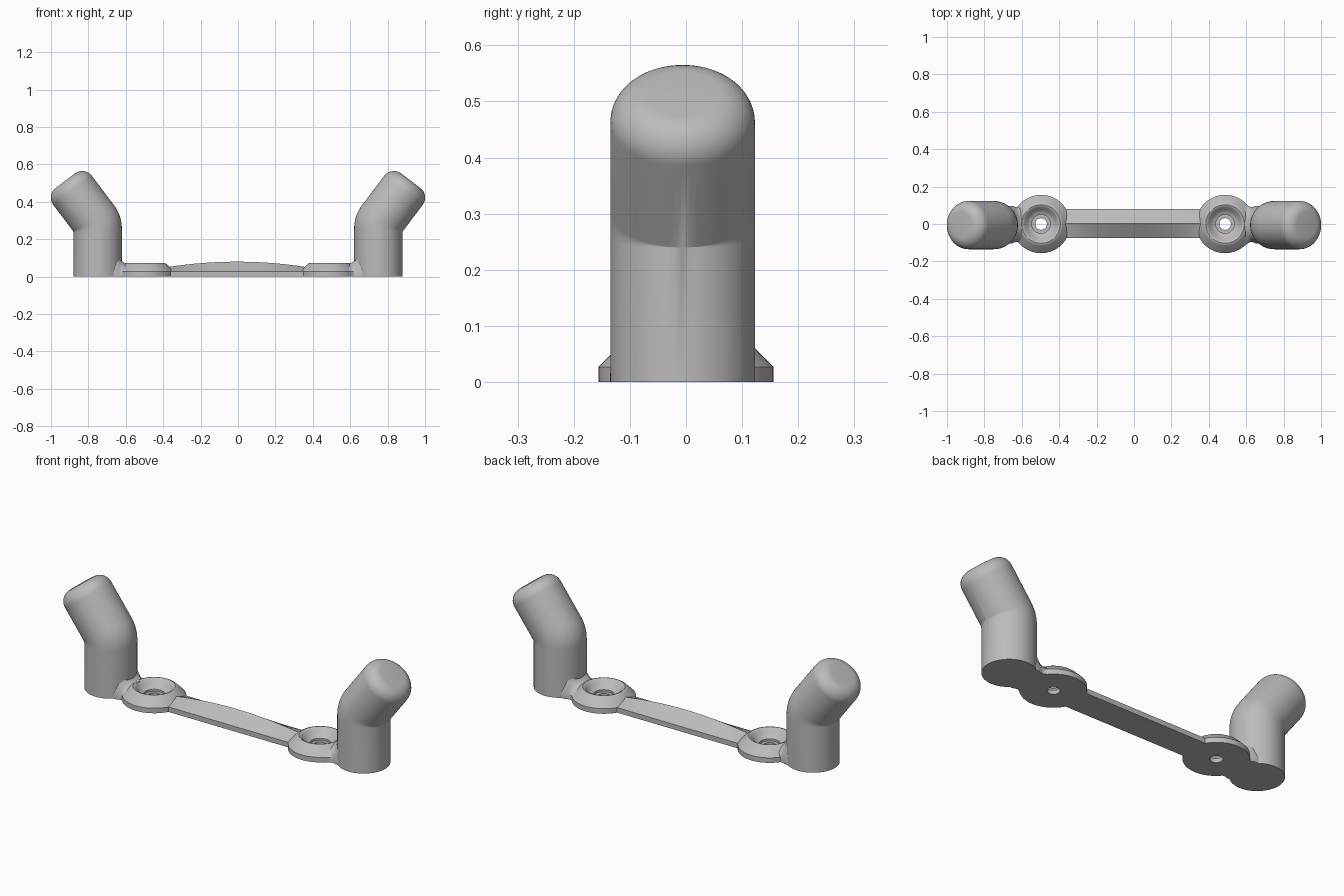
import bpy, bmesh
from math import sin, cos, pi, radians
from mathutils import Vector

cube = bpy.data.objects.get("Cube")
if cube:
    bpy.data.objects.remove(cube)

mat = bpy.data.materials.new("plain grey")
mat.use_nodes = True
GREY = (0.5, 0.5, 0.5, 1)
mat.diffuse_color = GREY
mat.node_tree.nodes["Principled BSDF"].inputs["Base Color"].default_value = GREY


def loft(name, rings, closed=False, smooth=30):
    """Skin a list of equal-length rings, capping the ends or closing the loop."""
    bm = bmesh.new()
    rows = [[bm.verts.new(p) for p in ring] for ring in rings]
    n = len(rows[0])
    pairs = list(zip(rows, rows[1:]))
    if closed:
        pairs.append((rows[-1], rows[0]))
    else:
        bm.faces.new(rows[0])
        bm.faces.new(rows[-1])
    for a, b in pairs:
        for i in range(n):
            j = (i + 1) % n
            bm.faces.new((a[i], a[j], b[j], b[i]))
    bmesh.ops.remove_doubles(bm, verts=bm.verts, dist=0.0001)
    bmesh.ops.recalc_face_normals(bm, faces=bm.faces)
    mesh = bpy.data.meshes.new(name)
    bm.to_mesh(mesh)
    bm.free()
    mesh.materials.append(mat)
    obj = bpy.data.objects.new(name, mesh)
    bpy.context.collection.objects.link(obj)
    bpy.ops.object.select_all(action='DESELECT')
    obj.select_set(True)
    bpy.context.view_layer.objects.active = obj
    bpy.ops.object.shade_smooth_by_angle(angle=radians(smooth))
    return obj


def circle(n):
    return [(cos(2 * pi * i / n), sin(2 * pi * i / n)) for i in range(n)]


SHIFT = -0.005          # mounting plate sits slightly off the posts
POST_X, POST_Y, R = 0.75, -0.006, 0.129
BEND_Z, LEAN, LENGTH, ROUND = 0.283, radians(37), 0.288, 0.064


def post(name, side):
    """Upright post, bent outward, with a rounded tip."""
    up = Vector((0, 0, 1))
    axis = Vector((sin(LEAN), 0, cos(LEAN)))
    across = Vector((cos(LEAN), 0, -sin(LEAN)))
    centre = Vector((POST_X, POST_Y, BEND_Z))
    ring = circle(64)
    rings = [[Vector((POST_X + R * c, POST_Y + R * s, 0)) for c, s in ring]]
    # mitred bend, softened on the inner side
    for k in range(9):
        t = k / 8
        row = []
        for c, s in ring:
            m = centre + Vector((R * c, R * s, -R * c * math_tan_half))
            w = 0.07 * (1 - c) / 2
            row.append((1 - t) ** 2 * (m - up * w) + 2 * t * (1 - t) * m
                       + t * t * (m + axis * w))
        rings.append(row)
    # rounded tip
    for k in range(11):
        a = k / 10 * pi / 2
        r = R - ROUND + ROUND * cos(a)
        base = centre + axis * (LENGTH - ROUND + ROUND * sin(a))
        rings.append([base + across * r * c + Vector((0, r * s, 0)) for c, s in ring])
    loft(name, [[(p.x * side, p.y, p.z) for p in row] for row in rings])


def washer(name, side):
    """Bevelled screw boss with a countersunk through hole."""
    profile = [(0.156, 0), (0.156, 0.027), (0.117, 0.066), (0.110, 0.071), (0.103, 0.073),
               (0.096, 0.071), (0.089, 0.065), (0.075, 0.047), (0.064, 0.038),
               (0.050, 0.033), (0.050, 0.022), (0.031, 0.022), (0.031, 0)]
    x = side * 0.492 + SHIFT
    loft(name, [[(x + r * c, r * s, z) for c, s in circle(64)] for r, z in profile],
         closed=True)


def neck(name, side):
    """Flared web joining a boss to its post."""
    sections = [(0.590, 0.118, 0.035, 0.071), (0.603, 0.105, 0.042, 0.073),
                (0.615, 0.097, 0.047, 0.079), (0.625, 0.093, 0.052, 0.088),
                (0.636, 0.094, 0.058, 0.102), (0.650, 0.100, 0.066, 0.120),
                (0.680, 0.100, 0.066, 0.120)]
    rings = []
    for x, wide, top, z in sections:
        half = [(wide, 0), (wide, 0.027), ((wide + top) / 2, 0.027 + (z - 0.027) * 0.55),
                (top, z - 0.005), (top * 0.6, z)]
        outline = half + [(-y, h) for y, h in reversed(half)]
        rings.append([(side * x, y + POST_Y / 2, h) for y, h in outline])
    loft(name, rings, smooth=40)


def bar(name):
    """Ridged crossbar whose crest arches toward the middle."""
    half, rings, steps = 0.365, [], 32
    for k in range(steps + 1):
        u = 2 * k / steps - 1
        crest = 0.052 + 0.028 * (1 - u * u)
        outline = [(-0.075, 0), (-0.075, 0.027), (0.002, crest), (0.08, 0.027), (0.08, 0)]
        rings.append([(u * half + SHIFT, y, z) for y, z in outline])
    loft(name, rings, smooth=15)


math_tan_half = sin(LEAN) / (1 + cos(LEAN))

for label, side in (("left", 1), ("right", -1)):
    post(label + "_post", side)
    washer(label + "_screw_boss", side)
    neck(label + "_neck", side)
bar("crossbar")
